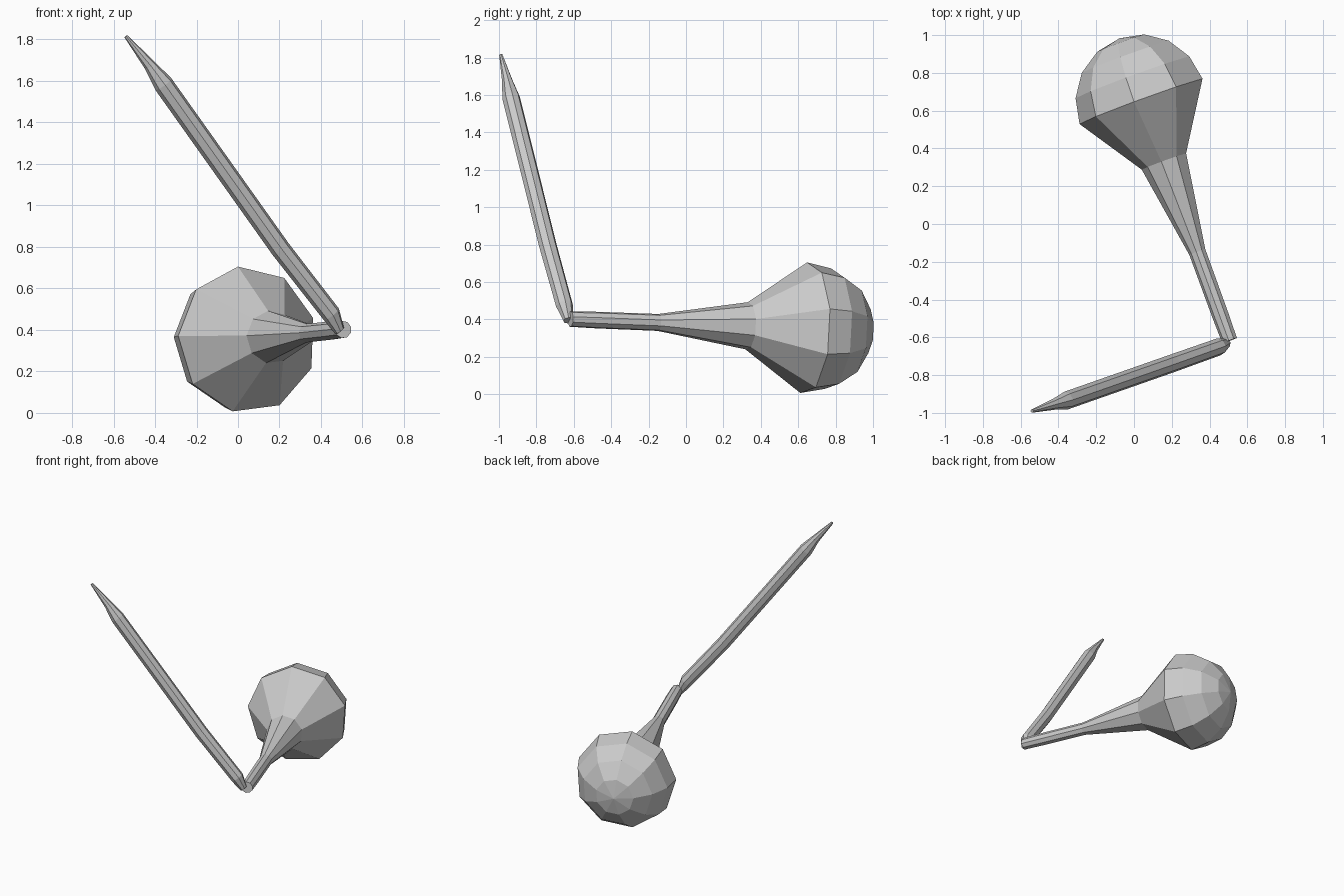
import bpy, bmesh, math
from mathutils import Vector

if "Cube" in bpy.data.objects:
    bpy.data.objects.remove(bpy.data.objects["Cube"])


def loft(name, rings, sides, phase):
    """Skin flat-faced rings (centre, radius, axis); radius 0 closes to a point."""
    bm = bmesh.new()
    loops = []
    for centre, radius, axis in rings:
        c, axis = Vector(centre), Vector(axis).normalized()
        u = axis.cross(Vector((0, 0, 1))).normalized()
        v = u.cross(axis)
        if radius == 0:
            loops.append([bm.verts.new(c)])
            continue
        angles = [phase + 2 * math.pi * i / sides for i in range(sides)]
        loops.append([bm.verts.new(c + radius * (u * math.cos(a) + v * math.sin(a)))
                      for a in angles])
    for a, b in zip(loops, loops[1:]):
        for i in range(sides):
            j = (i + 1) % sides
            if len(b) == 1:
                bm.faces.new((a[i], a[j], b[0]))
            else:
                bm.faces.new((a[i], a[j], b[j], b[i]))
    for loop in (loops[0], loops[-1]):
        if len(loop) > 1:
            bm.faces.new(loop)
    bmesh.ops.recalc_face_normals(bm, faces=bm.faces)
    mesh = bpy.data.meshes.new(name)
    bm.to_mesh(mesh)
    bm.free()
    obj = bpy.data.objects.new(name, mesh)
    bpy.context.collection.objects.link(obj)
    return obj


# Bulb with flared neck, ending in a hemispherical dome
start, widest = Vector((0.507, -0.617, 0.402)), Vector((0.045, 0.65, 0.353))
axis = (widest - start).normalized()
length, R = (widest - start).length, 0.355
profile = [(0, 0.042), (0.145, 0.045), (0.5, 0.046), (1.01, 0.128), (length, R)]
for k in range(1, 5):
    a = k * math.pi / 8
    profile.append((length + R * math.sin(a), R * math.cos(a) if k < 4 else 0))
loft("bulb", [(start + axis * t, r, axis) for t, r in profile],
     9, math.radians(17))

# Slim stick with a pinched foot and a pointed tip
direction = (-0.815, -0.285, 1.11)
stick = [((0.49, -0.63, 0.395), 0.026), ((0.45, -0.65, 0.475), 0.046),
         ((0.205, -0.737, 0.79), 0.048), ((-0.36, -0.935, 1.585), 0.048),
         ((-0.425, -0.955, 1.675), 0.029), ((-0.54, -0.99, 1.815), 0.009)]
loft("stick", [(c, r, direction) for c, r in stick], 8, math.radians(10))
